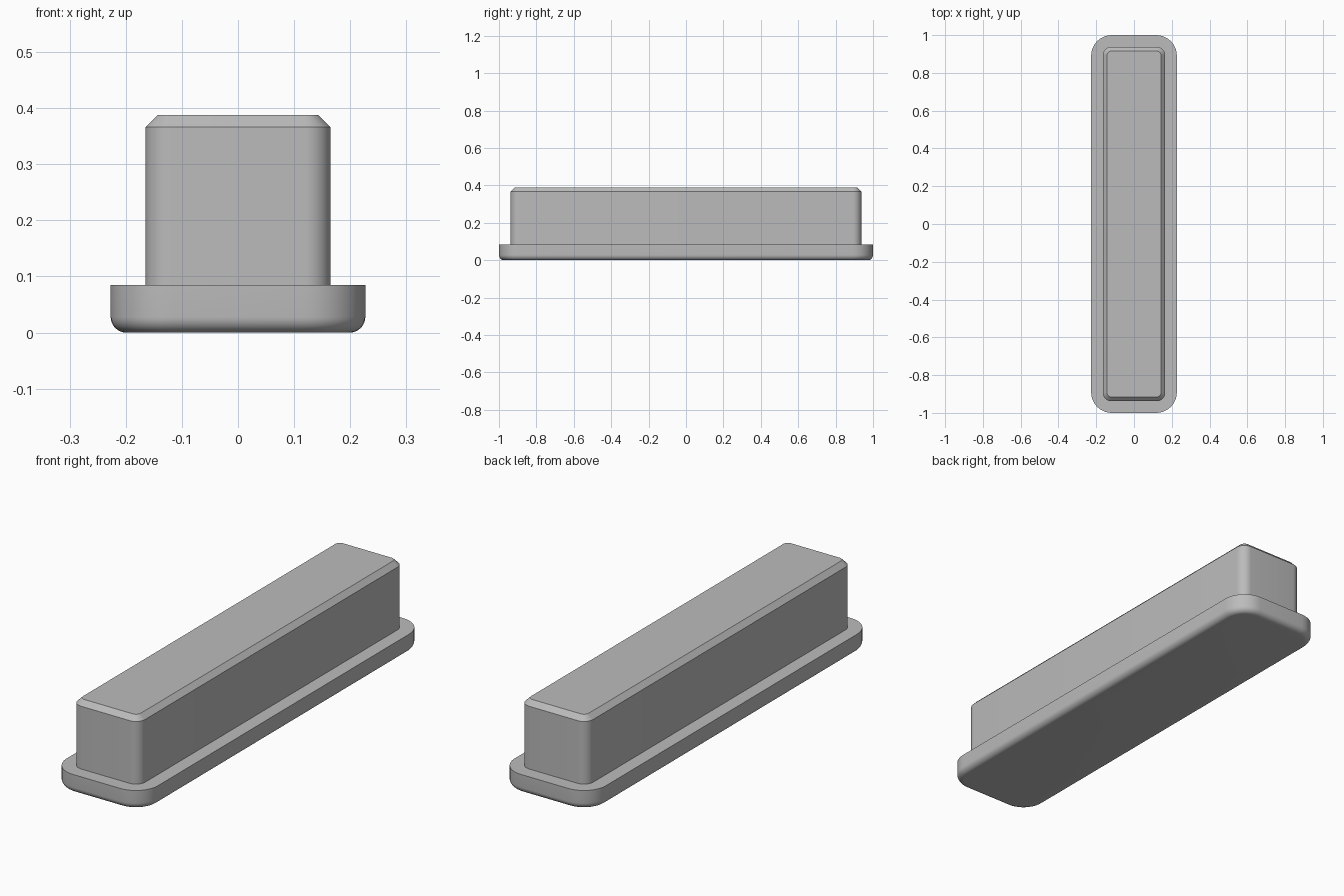
import bpy, bmesh, math

cube = bpy.data.objects.get("Cube")
if cube:
    bpy.data.objects.remove(cube, do_unlink=True)

grey = bpy.data.materials.new("plain_grey")
grey.use_nodes = True
colour = (0.5, 0.5, 0.5, 1)
grey.diffuse_color = colour
grey.node_tree.nodes["Principled BSDF"].inputs["Base Color"].default_value = colour


def outline(hx, hy, radius, steps=10):
    """Rounded rectangle, counter-clockwise."""
    points = []
    for corner, (sx, sy) in enumerate([(1, 1), (-1, 1), (-1, -1), (1, -1)]):
        for i in range(steps + 1):
            a = (corner + i / steps) * math.pi / 2
            points.append((sx * (hx - radius) + radius * math.cos(a),
                           sy * (hy - radius) + radius * math.sin(a)))
    return points


def rounded_block(name, hx, hy, radius, levels):
    """Loft a rounded rectangle through (inset, height) levels."""
    bm = bmesh.new()
    rings = [[bm.verts.new((x, y, z)) for x, y in outline(hx - d, hy - d, radius - d)]
             for d, z in levels]
    n = len(rings[0])
    for low, high in zip(rings, rings[1:]):
        for i in range(n):
            j = (i + 1) % n
            bm.faces.new((low[i], low[j], high[j], high[i]))
    bm.faces.new(rings[0][::-1])
    bm.faces.new(rings[-1])
    mesh = bpy.data.meshes.new(name)
    bm.to_mesh(mesh)
    bm.free()
    mesh.materials.append(grey)
    obj = bpy.data.objects.new(name, mesh)
    bpy.context.collection.objects.link(obj)
    bpy.ops.object.select_all(action="DESELECT")
    obj.select_set(True)
    bpy.context.view_layer.objects.active = obj
    bpy.ops.object.shade_smooth_by_angle(angle=math.radians(30))
    return obj


# Flange with a filleted lower edge
fillet = 0.028
arc = [k / 8 * math.pi / 2 for k in range(9)]
flange_levels = [(fillet * (1 - math.sin(a)), fillet * (1 - math.cos(a))) for a in arc]
rounded_block("base_flange", 0.227, 1.0, 0.11, flange_levels + [(0, 0.085)])

# Long body with a chamfered top edge
rounded_block("upper_body", 0.165, 0.938, 0.045,
              [(0, 0.08), (0, 0.366), (0.022, 0.388)])
